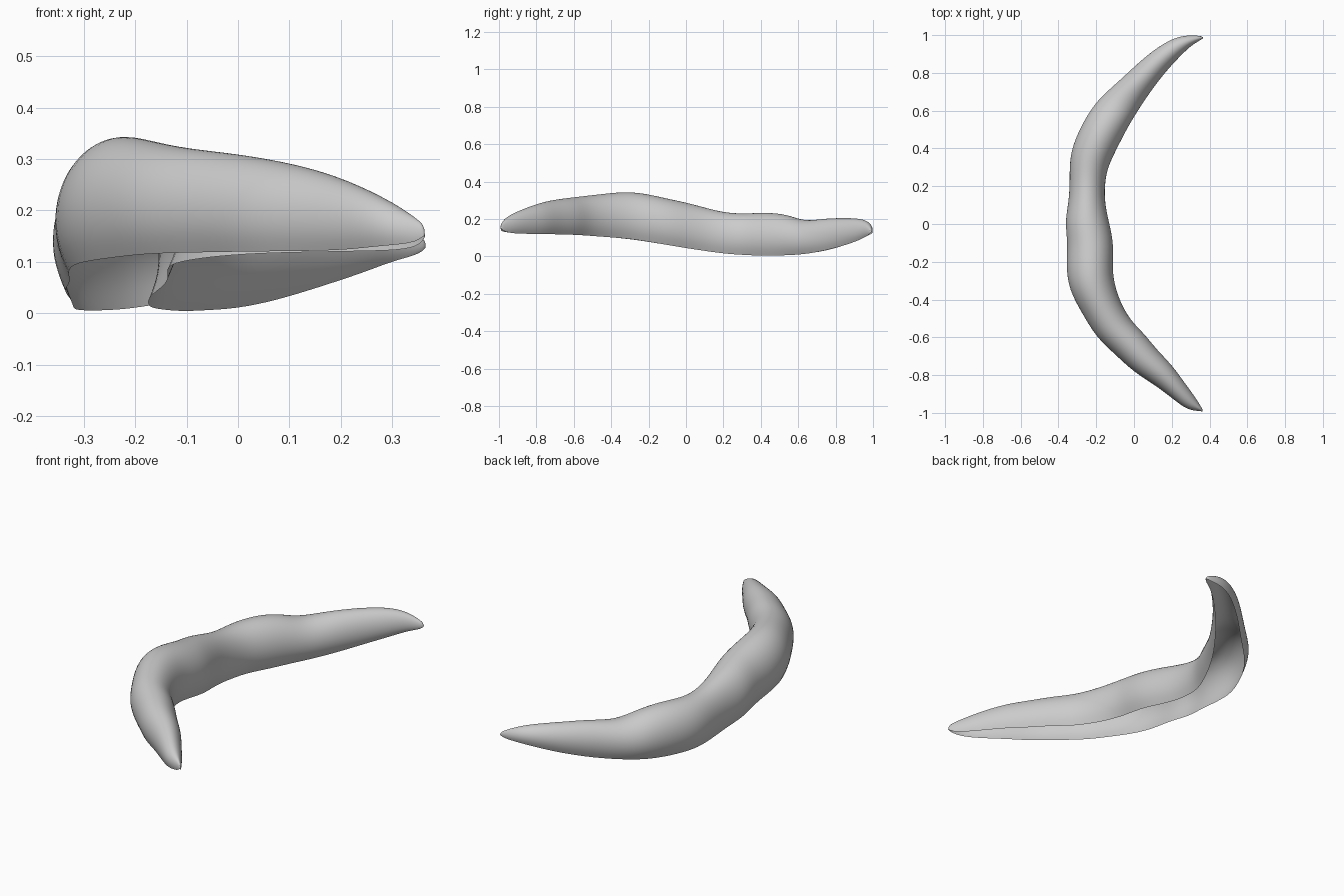
import bpy, bmesh, math

cube = bpy.data.objects.get("Cube")
if cube:
    bpy.data.objects.remove(cube)

grey = bpy.data.materials.new("light grey")
grey.use_nodes = True
grey.diffuse_color = (0.6, 0.6, 0.6, 1)
grey.node_tree.nodes["Principled BSDF"].inputs["Base Color"].default_value = (0.6, 0.6, 0.6, 1)

# Outer and inner rim of the crescent in plan, then crest height
STATIONS = [
    (0.35, -0.99, 0.36, -0.975, 0.178), (0.28, -0.985, 0.32, -0.91, 0.215),
    (0.20, -0.92, 0.26, -0.83, 0.25), (0.10, -0.845, 0.20, -0.745, 0.28),
    (0.00, -0.785, 0.12, -0.665, 0.30), (-0.10, -0.69, 0.05, -0.575, 0.313),
    (-0.20, -0.60, -0.02, -0.51, 0.322), (-0.27, -0.48, -0.08, -0.40, 0.336),
    (-0.345, -0.35, -0.113, -0.28, 0.349), (-0.36, -0.22, -0.11, -0.19, 0.335),
    (-0.35, -0.10, -0.11, -0.09, 0.309), (-0.367, 0.01, -0.13, 0.0, 0.289),
    (-0.345, 0.12, -0.155, 0.11, 0.258), (-0.34, 0.23, -0.155, 0.21, 0.232),
    (-0.342, 0.36, -0.14, 0.30, 0.23), (-0.30, 0.48, -0.09, 0.40, 0.237),
    (-0.24, 0.59, -0.04, 0.50, 0.224), (-0.18, 0.67, 0.02, 0.60, 0.186),
    (-0.07, 0.765, 0.09, 0.705, 0.203), (0.04, 0.87, 0.17, 0.81, 0.206),
    (0.15, 0.955, 0.26, 0.905, 0.203), (0.25, 1.0, 0.31, 0.95, 0.185),
    (0.34, 0.998, 0.36, 0.978, 0.152),
]

# Height of the open lower rim along the length
RIM = [(-1, 0.14), (-0.95, 0.123), (-0.6, 0.117), (-0.3, 0.095), (0, 0.045),
       (0.2, 0.015), (0.4, 0.003), (0.6, 0.008), (0.75, 0.03), (0.9, 0.075), (1, 0.125)]


def rim_height(y):
    y = max(-1, min(1, y))
    for (a, za), (b, zb) in zip(RIM, RIM[1:]):
        if y <= b:
            return za + (zb - za) * (y - a) / (b - a)


DIP = math.radians(40)    # how far the walls tuck in below the widest line
STEPS = 12
bm = bmesh.new()
rings = []
for ox, oy, ix, iy, top in STATIONS:
    ring = []
    for k in range(STEPS + 1):
        a = -DIP + (math.pi + 2 * DIP) * k / STEPS
        side = 1.02 * math.cos(a)
        x = (ox + ix) / 2 + side * (ix - ox) / 2
        y = (oy + iy) / 2 + side * (iy - oy) / 2
        low = rim_height(y)
        lift = (math.sin(a) + math.sin(DIP)) / (1 + math.sin(DIP))
        ring.append(bm.verts.new((x, y, low + (top + 0.002 - low) * lift)))
    rings.append(ring)

# Skin between neighbouring sections
for r, s in zip(rings, rings[1:]):
    for k in range(STEPS):
        bm.faces.new((r[k], s[k], s[k + 1], r[k + 1]))

# Close both pointed tips
for ring, point in ((rings[0], (0.368, -0.995, 0.16)), (rings[-1], (0.372, 0.99, 0.136))):
    tip = bm.verts.new(point)
    for k in range(STEPS):
        bm.faces.new((ring[k], ring[k + 1], tip))
bmesh.ops.recalc_face_normals(bm, faces=bm.faces)

# Make the normals point away from the hollow
bm.normal_update()
crest = max(bm.faces, key=lambda f: f.calc_center_median().z)
if crest.normal.z < 0:
    bmesh.ops.reverse_faces(bm, faces=bm.faces)

mesh = bpy.data.meshes.new("curved_shell")
bm.to_mesh(mesh)
bm.free()
mesh.materials.append(grey)
shell = bpy.data.objects.new("curved_shell", mesh)
bpy.context.collection.objects.link(shell)
for p in mesh.polygons:
    p.use_smooth = True
sub = shell.modifiers.new("smooth", 'SUBSURF')
sub.levels = sub.render_levels = 2
